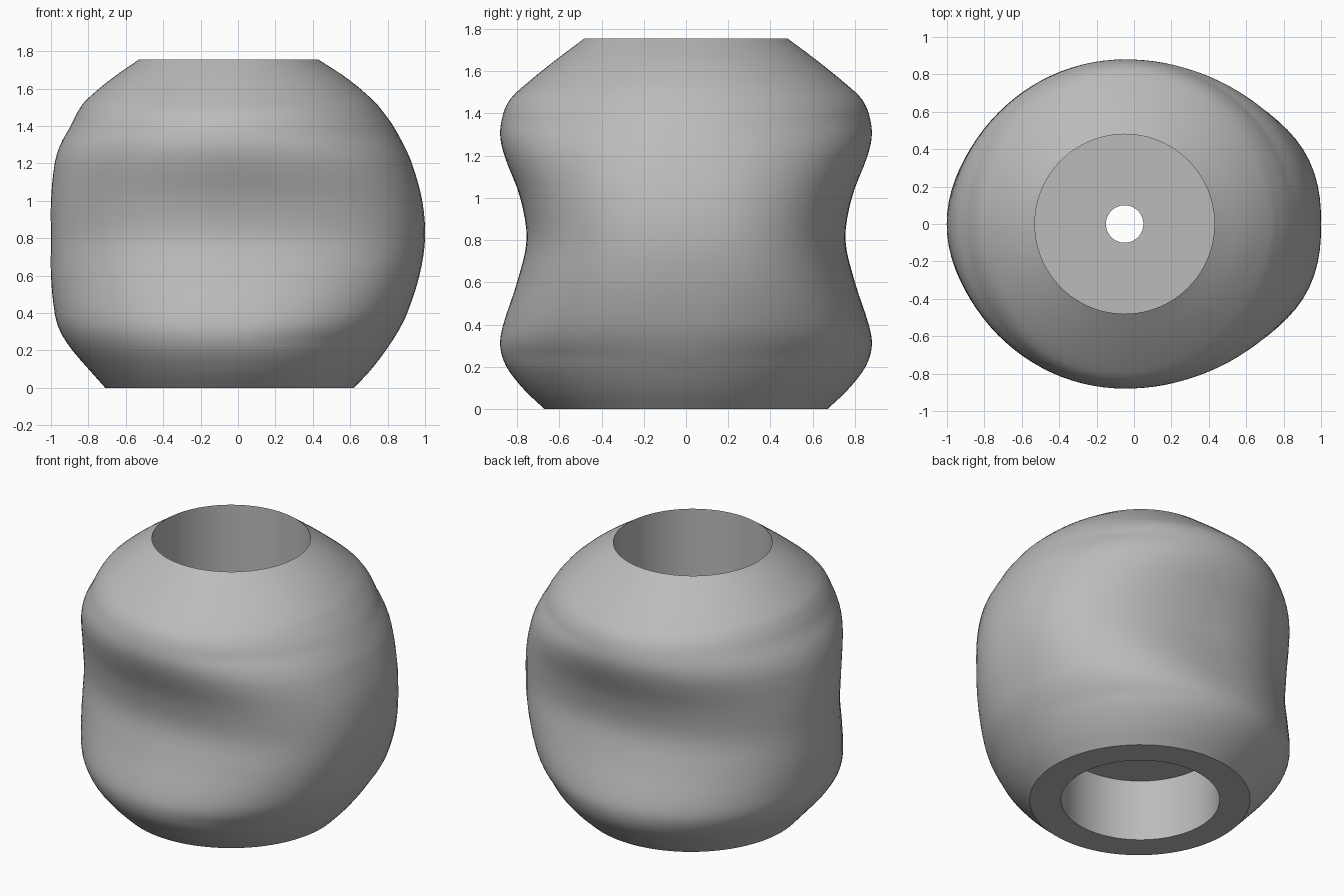
import bpy, bmesh, math

if "Cube" in bpy.data.objects:
    bpy.data.objects.remove(bpy.data.objects["Cube"])

CX = -0.05           # bore axis
SEG = 96
BORE, PIN = 0.48, 0.10
WEB_LOW, WEB_HIGH = 0.41, 0.60

# height, left reach, right reach, front/back reach (all from the bore axis)
KEYS = [
    (0.000, 0.66, 0.67, 0.67), (0.090, 0.74, 0.755, 0.765),
    (0.200, 0.835, 0.84, 0.85), (0.300, 0.90, 0.905, 0.88),
    (0.400, 0.93, 0.955, 0.865), (0.600, 0.95, 1.02, 0.80),
    (0.800, 0.95, 1.05, 0.755), (1.000, 0.95, 1.035, 0.785),
    (1.200, 0.93, 0.98, 0.86), (1.300, 0.90, 0.935, 0.88),
    (1.400, 0.845, 0.88, 0.865), (1.470, 0.81, 0.83, 0.83),
    (1.535, 0.765, 0.775, 0.762), (1.650, 0.63, 0.64, 0.62),
    (1.755, 0.48, 0.48, 0.48),
]


def spline(z, col):
    """Smooth interpolation of one column of the profile."""
    n = len(KEYS)
    i = max(k for k in range(n - 1) if KEYS[k][0] <= z + 1e-9)

    def slope(k):
        a, b = KEYS[max(k - 1, 0)], KEYS[min(k + 1, n - 1)]
        return (b[col] - a[col]) / (b[0] - a[0])

    (z0, v0), (z1, v1) = [(KEYS[k][0], KEYS[k][col]) for k in (i, i + 1)]
    h = z1 - z0
    t = (z - z0) / h
    return ((2*t**3 - 3*t**2 + 1) * v0 + (t**3 - 2*t**2 + t) * h * slope(i)
            + (3*t**2 - 2*t**3) * v1 + (t**3 - t**2) * h * slope(i + 1))


def outer_ring(z):
    """Egg-shaped section, fuller on the right around the waist."""
    left, right, side = (spline(z, c) for c in (1, 2, 3))
    full = max(0.0, 1 - ((z - 0.8) / 0.55) ** 2)
    pts = []
    for s in range(SEG):
        a = 2 * math.pi * s / SEG
        c, d = math.cos(a), math.sin(a)
        reach, p = (right, 2 + 0.45 * full) if c > 0 else (left, 2.0)
        r = (abs(c / reach) ** p + abs(d / side) ** p) ** (-1 / p)
        pts.append((CX + r * c, r * d, z))
    return pts


def circle(r, z):
    return [(CX + r * math.cos(2 * math.pi * s / SEG),
             r * math.sin(2 * math.pi * s / SEG), z) for s in range(SEG)]


# closed loop of sections: outer skin, top bore, web with pin hole, lower bore
heights = []
for a, b in zip(KEYS, KEYS[1:]):
    heights += [a[0] + (b[0] - a[0]) * k / 4 for k in range(4)]
heights.append(KEYS[-1][0])
sections = [outer_ring(z) for z in heights]
sections += [circle(BORE, WEB_HIGH), circle(PIN, WEB_HIGH),
             circle(PIN, WEB_LOW), circle(BORE, WEB_LOW), circle(BORE, 0)]

bm = bmesh.new()
rings = [[bm.verts.new(p) for p in sec] for sec in sections]
for i, ring in enumerate(rings):
    nxt = rings[(i + 1) % len(rings)]
    for s in range(SEG):
        t = (s + 1) % SEG
        bm.faces.new((ring[s], ring[t], nxt[t], nxt[s]))
bmesh.ops.recalc_face_normals(bm, faces=bm.faces)

mesh = bpy.data.meshes.new("grip_knob")
bm.to_mesh(mesh)
bm.free()
knob = bpy.data.objects.new("grip_knob", mesh)
bpy.context.collection.objects.link(knob)

grey = bpy.data.materials.new("plain grey")
grey.diffuse_color = (0.5, 0.5, 0.5, 1)
grey.use_nodes = True
grey.node_tree.nodes["Principled BSDF"].inputs["Base Color"].default_value = grey.diffuse_color
mesh.materials.append(grey)

bpy.context.view_layer.objects.active = knob
knob.select_set(True)
bpy.ops.object.shade_smooth_by_angle(angle=math.radians(30))
